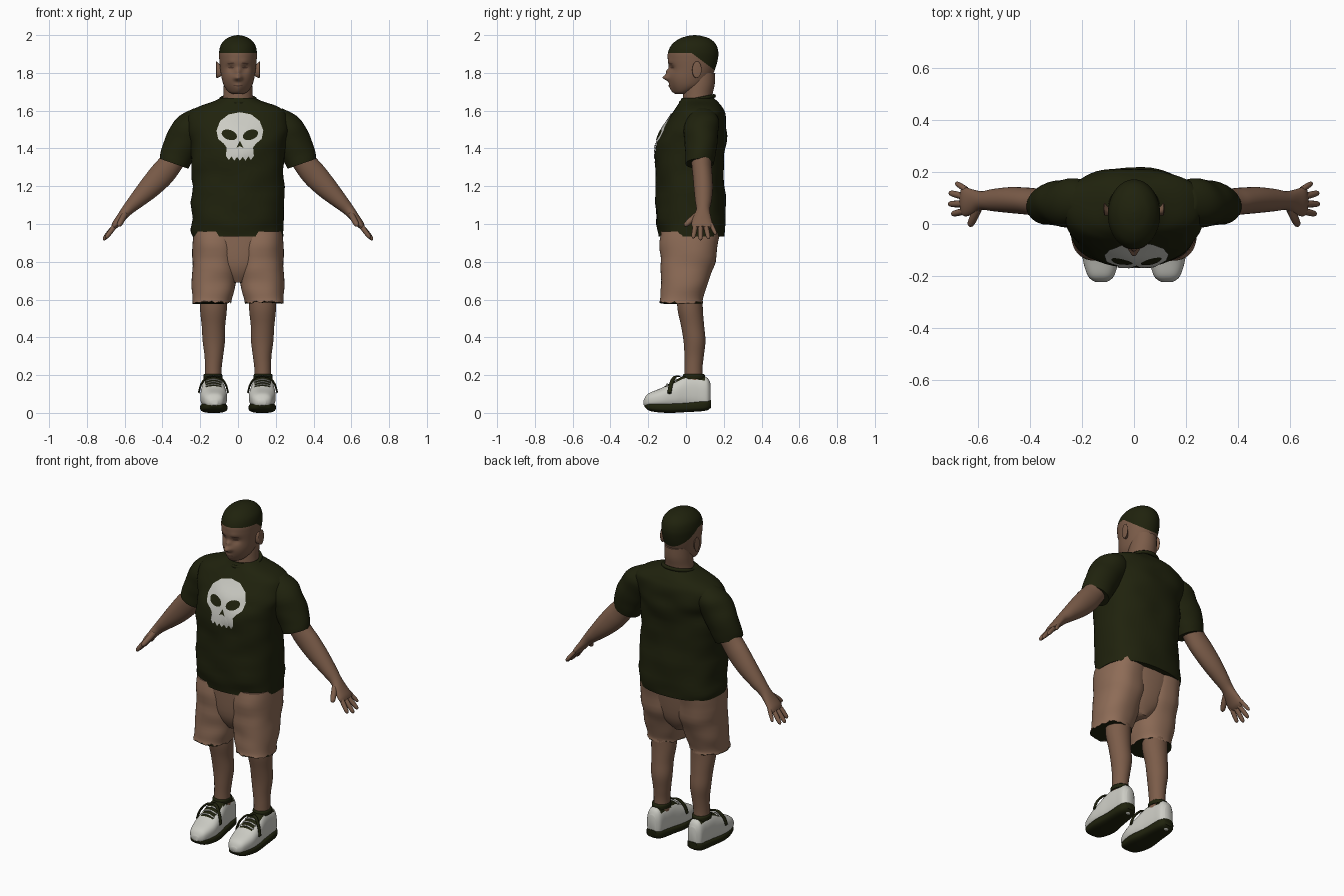
import bpy, bmesh, math, random
from mathutils import Vector, noise
from mathutils.bvhtree import BVHTree

random.seed(4)
if "Cube" in bpy.data.objects:
    bpy.data.objects.remove(bpy.data.objects["Cube"])

X, Y, Z = Vector((1, 0, 0)), Vector((0, 1, 0)), Vector((0, 0, 1))


def material(name, r, g, b):
    m = bpy.data.materials.new(name)
    m.use_nodes = True
    m.diffuse_color = (r, g, b, 1)
    bsdf = m.node_tree.nodes["Principled BSDF"]
    bsdf.inputs["Base Color"].default_value = (r, g, b, 1)
    bsdf.inputs["Roughness"].default_value = 0.8
    return m


SKIN = material("skin", 0.20, 0.108, 0.067)
SKIN_DARK = material("dark skin", 0.10, 0.05, 0.033)
SHORTS = material("tan cloth", 0.27, 0.15, 0.095)
DARK = material("dark olive", 0.014, 0.016, 0.004)
WHITE = material("off white", 0.60, 0.60, 0.55)


def finish(name, bm, mats, mirror=False):
    """Turn a bmesh into a smooth shaded object."""
    mesh = bpy.data.meshes.new(name)
    for f in bm.faces:
        f.smooth = True
    bm.to_mesh(mesh)
    bm.free()
    mesh.set_sharp_from_angle(angle=math.radians(50))
    for m in mats:
        mesh.materials.append(m)
    ob = bpy.data.objects.new(name, mesh)
    bpy.context.collection.objects.link(ob)
    if mirror:
        ob.modifiers.new("mirror", 'MIRROR').use_mirror_merge = False
    return ob


def spline(secs, steps):
    """Smooth interpolation through all sections."""
    out = []
    last = len(secs) - 1
    for i in range(last):
        quad = [secs[min(max(i + k, 0), last)] for k in (-1, 0, 1, 2)]
        for s in range(steps):
            t = s / steps
            out.append([0.5 * (2 * b + (c - a) * t + (2 * a - 5 * b + 4 * c - d) * t ** 2
                               + (3 * b - a - 3 * c + d) * t ** 3) for a, b, c, d in zip(*quad)])
    return out + [list(secs[-1])]


def loft(name, secs, mats, u=X, v=Y, n=32, power=2, steps=5, rumple=0, mirror=False, fray=0):
    """Skin oval sections (x, y, z, radius along u, radius along v)."""
    bm = bmesh.new()
    rings = []
    u, v = u.normalized(), v.normalized()
    for j, (x, y, z, a, b) in enumerate(spline(secs, steps)):
        ring = []
        for i in range(n):
            t = math.tau * i / n
            c, s = math.cos(t), math.sin(t)
            off = (u * math.copysign(abs(c) ** (2 / power), c) * max(a, 0.001)
                   + v * math.copysign(abs(s) ** (2 / power), s) * max(b, 0.001))
            co = Vector((x, y, z)) + off
            if rumple:
                co += off * rumple * noise.noise(Vector((co.x * 7, co.y * 7, co.z * 13)))
            if fray and j == 0:
                co.z += random.uniform(-fray, fray)
            ring.append(bm.verts.new(co))
        rings.append(ring)
    for r, q in zip(rings, rings[1:]):
        for i in range(n):
            bm.faces.new((r[i], r[(i + 1) % n], q[(i + 1) % n], q[i]))
    start = bm.faces.new(rings[0])
    bm.faces.new(rings[-1])
    start.material_index = len(mats) - 1
    bmesh.ops.recalc_face_normals(bm, faces=bm.faces)
    return finish(name, bm, mats, mirror)


def patch(name, outline, centre, target, mat, lift):
    """Thin plate of (x, z) outline laid on the front of a target surface."""
    tree = BVHTree.FromPolygons([p.co for p in target.data.vertices],
                                [p.vertices[:] for p in target.data.polygons])
    bm = bmesh.new()

    def place(x, z):
        hit = tree.ray_cast(Vector((x, -1, z)), Y)[0]
        return bm.verts.new((x, (hit.y if hit else 0) - lift, z))

    cx, cz = centre
    layers = 7
    rings = [[place(cx + (x - cx) * k / layers, cz + (z - cz) * k / layers) for x, z in outline]
             for k in range(1, layers + 1)]
    hub = place(cx, cz)
    n = len(outline)
    for i in range(n):
        j = (i + 1) % n
        bm.faces.new((hub, rings[0][i], rings[0][j]))
        for r, q in zip(rings, rings[1:]):
            bm.faces.new((r[i], q[i], q[j], r[j]))
    bm.normal_update()
    if sum(f.normal.y for f in bm.faces) > 0:
        bmesh.ops.reverse_faces(bm, faces=bm.faces)
    return finish(name, bm, [mat])


def oval(cx, cz, a, b, tilt=0, n=20):
    pts = [(a * math.cos(math.tau * i / n), b * math.sin(math.tau * i / n)) for i in range(n)]
    c, s = math.cos(tilt), math.sin(tilt)
    return [(cx + p * c - q * s, cz + p * s + q * c) for p, q in pts]


# Head and face
head = loft("head", [
    (0, -.02, 1.688, .025, .025), (0, -.012, 1.70, .05, .048), (0, .01, 1.73, .073, .09),
    (0, .02, 1.77, .086, .112), (0, .032, 1.82, .094, .122), (0, .036, 1.87, .099, .132),
    (0, .038, 1.91, .1, .133), (0, .042, 1.95, .09, .117), (0, .046, 1.98, .063, .082),
    (0, .046, 1.995, .03, .038), (0, .046, 2, .002, .002)], [SKIN, DARK], n=72, steps=8)
bumps = [(0, 1.776, .012, -.028), (0, 1.808, .010, -.016), (0, 1.735, .018, -.008),
         (0, 1.70, .018, -.012), (0, 1.752, .012, .004)]
for side in (-1, 1):
    bumps += [(side * .038, 1.826, .015, .013), (side * .035, 1.853, .016, -.005),
              (side * .013, 1.772, .008, -.008)]
for p in head.data.vertices:
    if p.co.y < 0:
        p.co.y += sum(d * math.exp(-((p.co.x - x) ** 2 + (p.co.z - z) ** 2) / (2 * w * w))
                      for x, z, w, d in bumps)

# Close-cropped hair: cut the head along the hairline and colour above it
bm = bmesh.new()
bm.from_mesh(head.data)
for normal in (Z, Vector((0, .75, 1))):
    bmesh.ops.bisect_plane(bm, geom=bm.verts[:] + bm.edges[:] + bm.faces[:],
                           plane_co=(0, .03, 1.905), plane_no=normal)
for f in bm.faces:
    c = f.calc_center_median()
    f.material_index = int(c.z > 1.905 - max(0, c.y - .03) * .75)
bm.to_mesh(head.data)
bm.free()

for side, label in ((1, "left"), (-1, "right")):
    patch(label + "_eye", oval(side * .037, 1.828, .015, .005), (side * .037, 1.828),
          head, SKIN_DARK, .002)
    patch(label + "_brow", oval(side * .038, 1.85, .021, .004, side * -.1), (side * .038, 1.85),
          head, SKIN_DARK, .002)
patch("mouth", oval(0, 1.733, .026, .004), (0, 1.733), head, SKIN_DARK, .002)
loft("ears", [(.09, .045, 1.81, .012, .028), (.104, .052, 1.813, .019, .038),
              (.114, .058, 1.817, .024, .044), (.117, .06, 1.817, .012, .03)],
     [SKIN], u=Y, v=Z, n=20, mirror=True)
loft("neck", [(0, .06, 1.62, .085, .08), (0, .062, 1.68, .078, .078), (0, .072, 1.74, .075, .08),
              (0, .08, 1.80, .07, .075)], [SKIN])

# T-shirt
shirt = loft("shirt_body", [
    (0, .03, .935, .242, .176), (0, .027, 1, .248, .184), (0, .022, 1.2, .244, .182),
    (0, .022, 1.4, .25, .183), (0, .045, 1.5, .265, .17), (0, .066, 1.58, .268, .143),
    (0, .07, 1.62, .215, .121), (0, .066, 1.65, .13, .1), (0, .06, 1.668, .093, .085)],
    [DARK], n=64, power=2.3, rumple=.06)
loft("sleeves", [(.335, .073, 1.318, .083, .074), (.322, .075, 1.36, .088, .078),
                 (.28, .08, 1.45, .098, .088), (.225, .085, 1.54, .095, .092),
                 (.19, .085, 1.595, .05, .06)],
     [DARK], u=Vector((.94, 0, .33)), rumple=.1, mirror=True)
bpy.ops.mesh.primitive_torus_add(major_radius=.09, minor_radius=.01, major_segments=40,
                                 location=(0, .06, 1.66), rotation=(.2, 0, 0))
collar = bpy.context.object
collar.name = "shirt_collar"
collar.data.materials.append(DARK)
collar.data.shade_smooth()

# Skull print on the chest
half = [(0, 1.592), (.06, 1.58), (.105, 1.545), (.124, 1.495), (.115, 1.45), (.085, 1.425),
        (.07, 1.405), (.074, 1.36), (.058, 1.338), (.045, 1.358), (.03, 1.335), (.015, 1.355)]
loop = half + [(0, 1.335)] + [(-x, z) for x, z in half[:0:-1]]
mid = .01
dense = []
for (x, z), (p, q) in zip(loop, loop[1:] + loop[:1]):
    dense += [(mid + x + (p - x) * k / 3, z + (q - z) * k / 3) for k in range(3)]
patch("skull_print", dense, (mid, 1.45), shirt, WHITE, .006)
for side, label in ((1, "left"), (-1, "right")):
    c = (mid + side * .056, 1.472)
    patch(label + "_skull_eye", oval(*c, .042, .026, side * .35), c, shirt, DARK, .009)
patch("skull_nose", [(mid - .02, 1.402), (mid, 1.44), (mid + .02, 1.402), (mid, 1.412)],
      (mid, 1.417), shirt, DARK, .009)

# Arms and hands
across = Vector((.73, 0, .68))
loft("arms", [(.28, .08, 1.43, .06, .055), (.36, .083, 1.315, .064, .053),
              (.41, .088, 1.255, .066, .052), (.475, .092, 1.185, .057, .05),
              (.54, .092, 1.12, .042, .043), (.585, .09, 1.075, .031, .036),
              (.62, .085, 1.033, .024, .048), (.648, .085, .998, .02, .056),
              (.662, .087, .98, .012, .05)], [SKIN], u=across, mirror=True)
fingers = {"little_fingers": ((.645, .132, 1.0), (.685, .158, .945), .011),
           "ring_fingers": ((.652, .105, .99), (.71, .12, .922), .013),
           "middle_fingers": ((.652, .077, .99), (.713, .077, .915), .013),
           "index_fingers": ((.65, .05, .993), (.70, .038, .925), .013),
           "thumbs": ((.60, .06, 1.05), (.632, -.008, .99), .016)}
for name, (base, tip, r) in fingers.items():
    a, b = Vector(base), Vector(tip)
    secs = [(*a.lerp(b, t), r * k, r * k) for t, k in ((0, 1), (.5, 1), (.88, .8), (1, .25))]
    axis = (b - a).normalized()
    flat = axis.cross(Y)
    loft(name, secs, [SKIN], u=flat, v=axis.cross(flat), n=12, steps=4, mirror=True)

# Shorts
loft("shorts_legs", [(.139, -.025, .585, .105, .117), (.136, -.022, .61, .106, .115),
                     (.125, -.005, .7, .117, .126), (.12, .01, .8, .122, .145),
                     (.115, .022, .96, .122, .16)],
     [SHORTS, DARK], n=48, power=2.3, rumple=.06, fray=.009, mirror=True)
loft("shorts_seat", [(0, .01, .69, .04, .08), (0, .012, .78, .16, .128), (0, .02, .97, .235, .16)],
     [SHORTS], n=48, power=2.3)

# Legs
loft("legs", [(.13, .02, .64, .07, .068), (.13, .022, .55, .071, .067), (.13, .035, .46, .062, .061),
              (.128, .045, .38, .059, .058), (.128, .043, .3, .049, .051),
              (.131, .04, .23, .044, .047), (.131, .04, .15, .045, .05)], [SKIN], mirror=True)

# Shoes: dark tongue and opening are chosen by position and direction
shoe = loft("shoes", [
    (.127, -.224, .055, .02, .014), (.127, -.2, .065, .05, .037), (.128, -.13, .078, .07, .054),
    (.13, -.06, .095, .067, .076), (.132, 0, .11, .058, .09), (.134, .06, .108, .051, .09),
    (.135, .11, .1, .045, .088), (.135, .13, .095, .025, .06)],
    [WHITE, DARK, WHITE], u=X, v=Z, n=48, power=2.5, steps=8, mirror=True)
for f in shoe.data.polygons:
    if f.normal.z > .35 and abs(f.center.x - .13) < .042 and -.115 < f.center.y < .1:
        f.material_index = 1
loft("soles", [
    (.127, -.22, .045, .02, .012), (.127, -.19, .033, .054, .023), (.128, -.1, .028, .072, .028),
    (.132, 0, .031, .062, .027), (.135, .1, .04, .052, .029), (.135, .133, .048, .03, .02)],
    [DARK], u=X, v=Z, n=40, power=3, steps=6, mirror=True)
for i, (y, z) in enumerate(((-.1, .149), (-.077, .162), (-.054, .175))):
    loft(f"lace_bars_{i}", [(.088, y, z - .008, .005, .004), (.13, y, z + .003, .005, .004),
                            (.172, y, z - .008, .005, .004)], [WHITE], u=Y, v=Z, n=8, mirror=True)
for label, s in (("outer", 1), ("inner", -1)):
    path = [(0, -.04, .193), (.035, -.062, .188), (.065, -.08, .15), (.078, -.088, .105)]
    loft(label + "_lace_loops", [(.13 + s * x, y, z, .011, .006) for x, y, z in path],
         [DARK], u=Y, v=Vector((s * .7, 0, .7)), n=10, mirror=True)
loft("shoe_collars", [(.133, .042, .18, .05, .058), (.133, .042, .2, .05, .058),
                      (.133, .042, .207, .045, .05)], [DARK], mirror=True)
